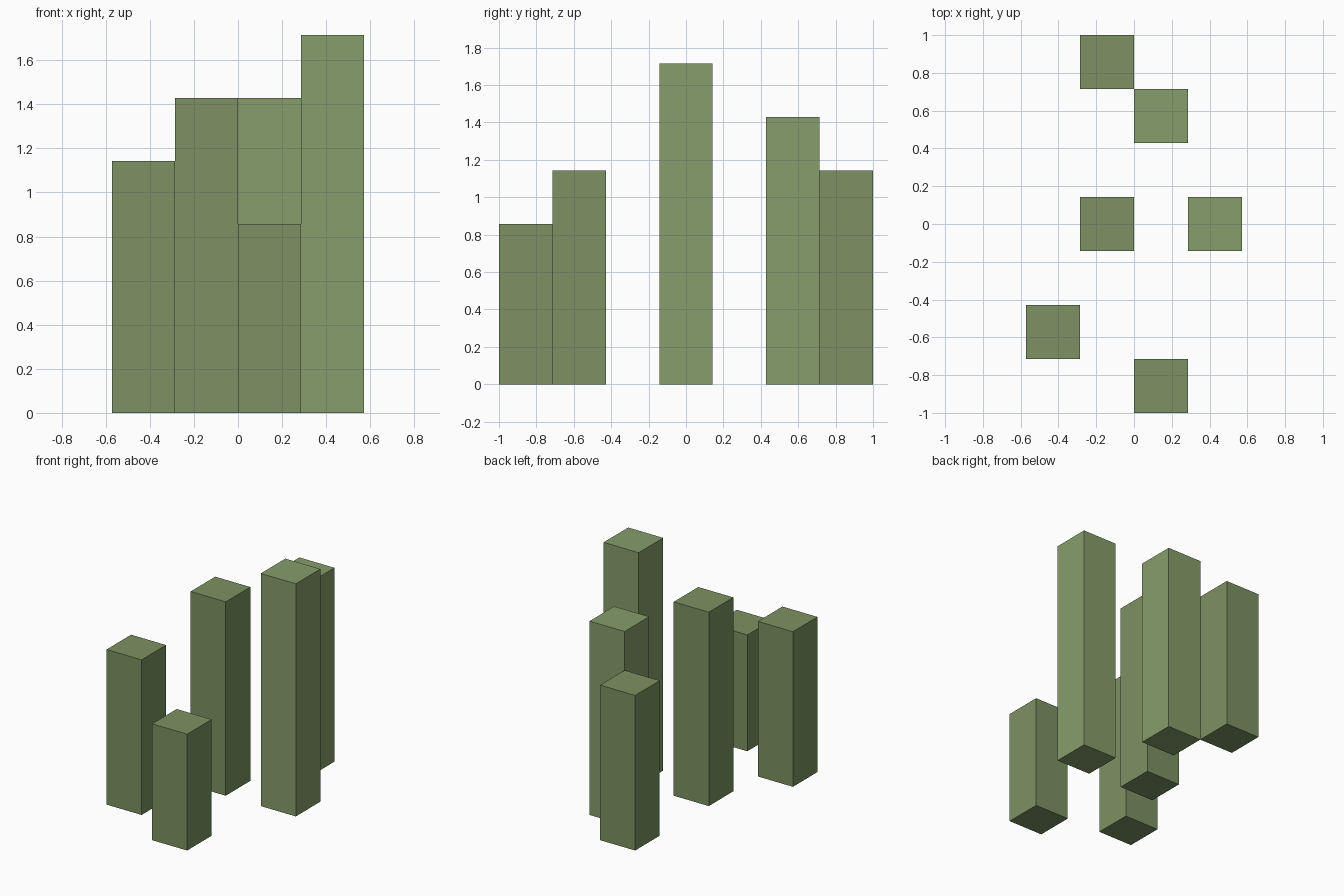
import bpy

if "Cube" in bpy.data.objects:
    bpy.data.objects.remove(bpy.data.objects["Cube"])

U = 2 / 7  # grid cell, also the pillar width


def material(name, color):
    mat = bpy.data.materials.new(name)
    mat.diffuse_color = color
    mat.use_nodes = True
    mat.node_tree.nodes["Principled BSDF"].inputs["Base Color"].default_value = mat.diffuse_color
    return mat


dark = material("dark_green", (0.20, 0.285, 0.122, 1))
light = material("light_green", (0.24, 0.34, 0.145, 1))


def pillar(name, x, y, height, mat):
    """Square pillar standing on the ground; all values in grid cells."""
    bpy.ops.mesh.primitive_cube_add(size=1, location=(x * U, y * U, height * U / 2))
    ob = bpy.context.object
    ob.name = name
    ob.scale = (U, U, height * U)
    bpy.ops.object.transform_apply(location=False, rotation=False, scale=True)
    ob.data.materials.append(mat)


# Six separate pillars, from back to front
pillar("back_left_pillar", -0.5, 3, 4, dark)
pillar("back_right_pillar", 0.5, 2, 5, light)
pillar("middle_left_pillar", -0.5, 0, 5, dark)
pillar("middle_right_pillar", 1.5, 0, 6, light)
pillar("front_left_pillar", -1.5, -2, 4, dark)
pillar("front_right_pillar", 0.5, -3, 3, dark)
